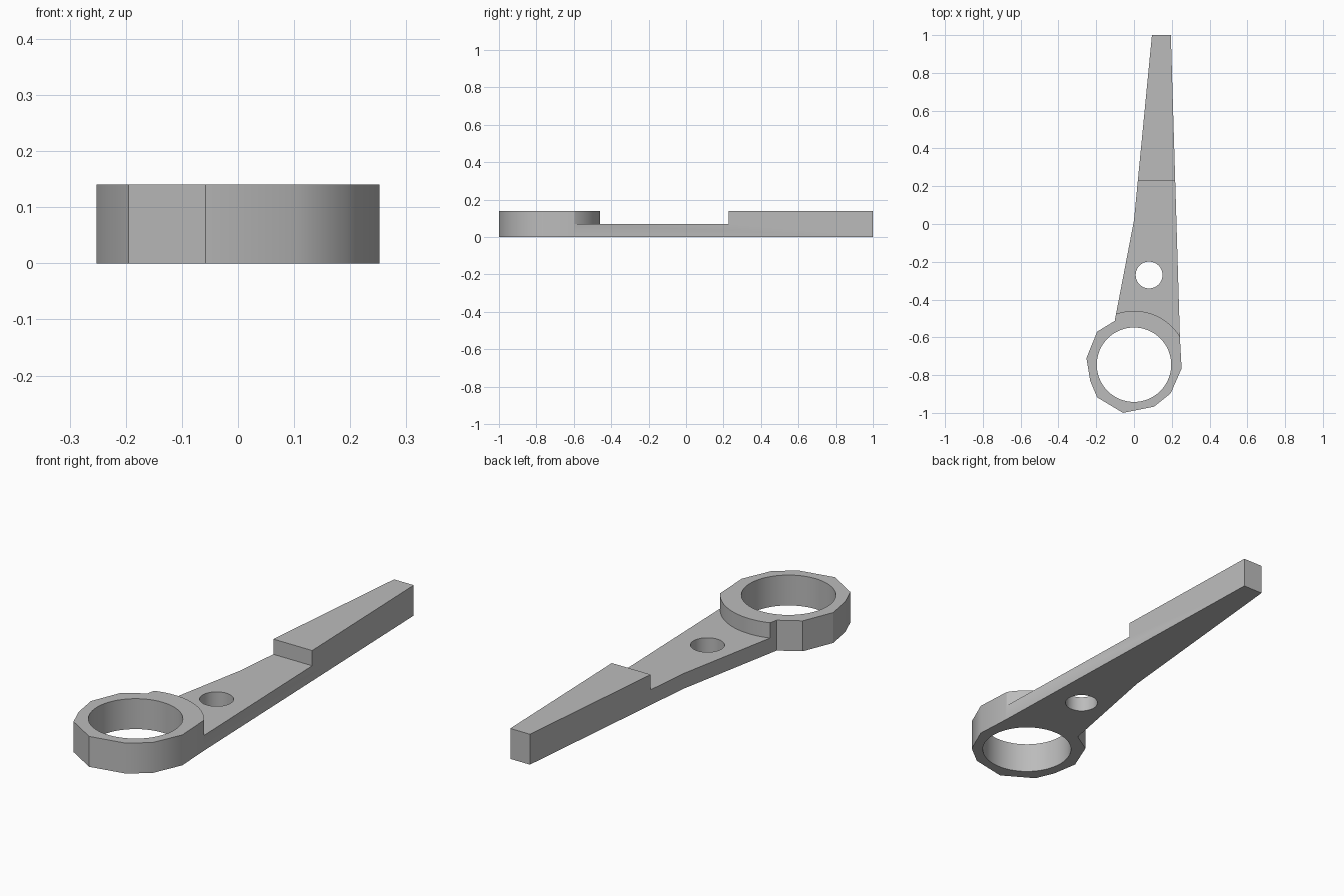
import bpy, bmesh, math

cube = bpy.data.objects.get("Cube")
if cube:
    bpy.data.objects.remove(cube, do_unlink=True)

HEIGHT, FLOOR = 0.14, 0.07
RING = (0.0, -0.745)

grey = bpy.data.materials.new("plain grey")
grey.use_nodes = True
colour = (0.5, 0.5, 0.5, 1)
grey.diffuse_color = colour
grey.node_tree.nodes["Principled BSDF"].inputs["Base Color"].default_value = colour


def prism(name, points, z0, z1):
    """Extrude a counter-clockwise plan outline between two heights."""
    bm = bmesh.new()
    face = bm.faces.new([bm.verts.new((x, y, z0)) for x, y in points])
    top = bmesh.ops.extrude_face_region(bm, geom=[face])["geom"]
    bmesh.ops.translate(bm, vec=(0, 0, z1 - z0),
                        verts=[v for v in top if isinstance(v, bmesh.types.BMVert)])
    bmesh.ops.recalc_face_normals(bm, faces=bm.faces)
    mesh = bpy.data.meshes.new(name)
    bm.to_mesh(mesh)
    bm.free()
    obj = bpy.data.objects.new(name, mesh)
    bpy.context.collection.objects.link(obj)
    mesh.materials.append(grey)
    return obj


def arc(centre, radius, start, end, steps):
    angles = [math.radians(start + (end - start) * i / steps) for i in range(steps + 1)]
    return [(centre[0] + radius * math.cos(a), centre[1] + radius * math.sin(a))
            for a in angles]


def circle(centre, radius, steps=64):
    return arc(centre, radius, 0, 360, steps)[:-1]


# Tapered handle and faceted ring in one outline
outline = [(0.095, 1.0), (0.0, 0.02), (-0.102, -0.513), (-0.195, -0.57),
           (-0.252, -0.71), (-0.232, -0.83), (-0.195, -0.918), (-0.058, -1.0),
           (0.106, -0.967), (0.194, -0.897), (0.252, -0.765), (0.243, -0.6),
           (0.195, 1.0)]
body = prism("handle_with_ring", outline, 0, HEIGHT)

# Recess between the raised grip and the round ring collar, plus both holes
recess = [(0.5, 0.228), (-0.5, 0.228), (-0.5, -0.478)]
recess += arc(RING, 0.285, 115, 20, 40) + [(0.5, RING[1] + 0.1)]
cutters = [prism("recess_cutter", recess, FLOOR, HEIGHT + 0.1),
           prism("ring_hole_cutter", circle(RING, 0.197), -0.1, HEIGHT + 0.1),
           prism("small_hole_cutter", circle((0.08, -0.27), 0.071), -0.1, HEIGHT + 0.1)]

bpy.ops.object.select_all(action='DESELECT')
bpy.context.view_layer.objects.active = body
body.select_set(True)
for cutter in cutters:
    cutter.hide_render = True
    mod = body.modifiers.new(cutter.name, 'BOOLEAN')
    mod.operation, mod.solver, mod.object = 'DIFFERENCE', 'EXACT', cutter
    bpy.ops.object.modifier_apply(modifier=mod.name)
    bpy.data.objects.remove(cutter, do_unlink=True)

# Smooth the curved walls, keep the corners crisp
bpy.ops.object.shade_smooth_by_angle(angle=math.radians(30))
